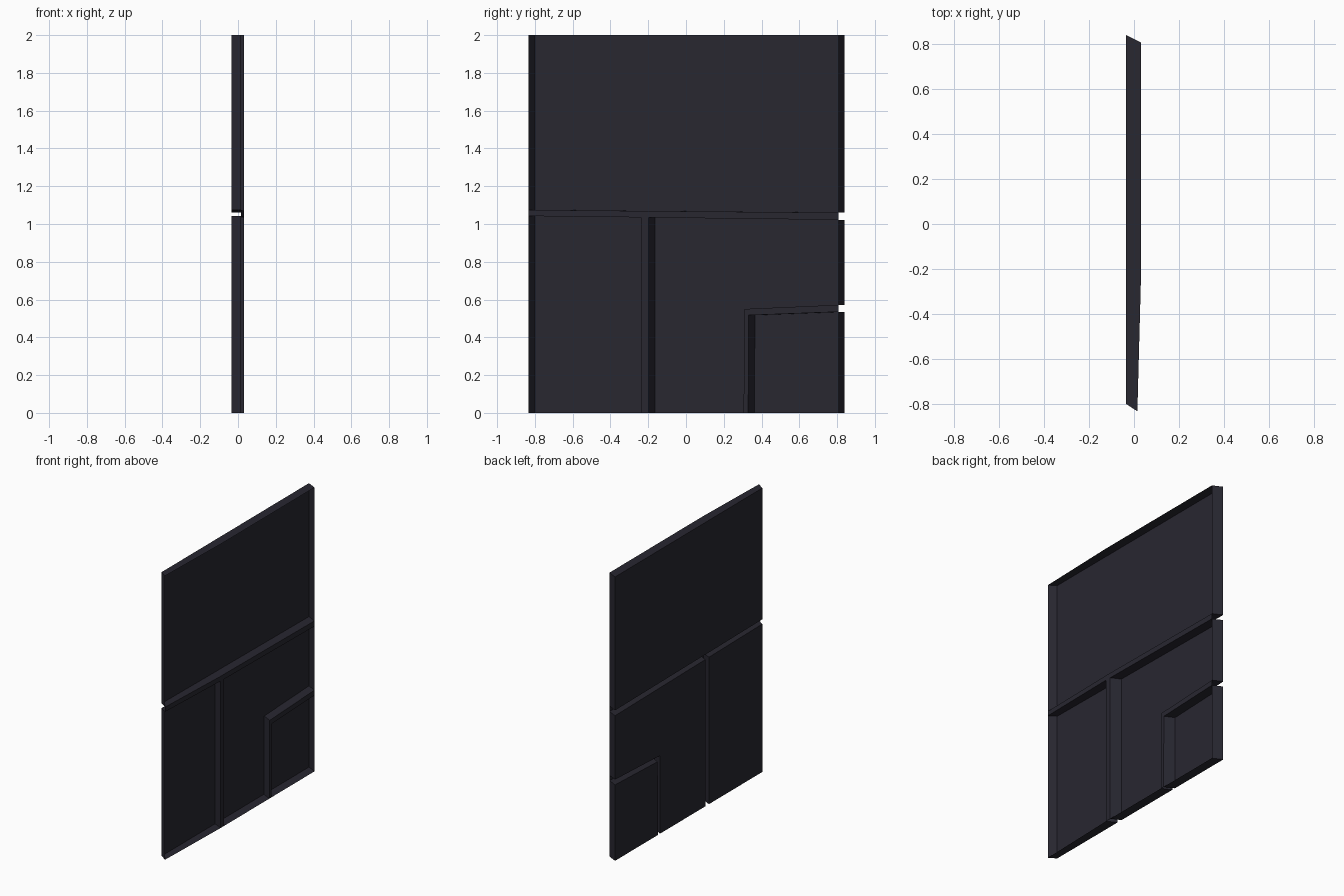
import bpy
import bmesh

cube = bpy.data.objects.get("Cube")
if cube:
    bpy.data.objects.remove(cube, do_unlink=True)

# Single dark finish
mat = bpy.data.materials.new("dark_slate")
mat.use_nodes = True
COLOUR = (0.021, 0.020, 0.030, 1)
mat.diffuse_color = COLOUR
mat.node_tree.nodes["Principled BSDF"].inputs["Base Color"].default_value = COLOUR

BACK_X, RIM_X, SHEAR = -0.035, 0.031, 0.033
START, BEND, END = -0.80, -0.205, 0.84


def back(y, z):
    return (BACK_X, y, z)


def rim(y, z):
    # Sheared in y, with a slight bend toward the front end
    drop = 0.016 * max(0, (BEND - y) / (BEND - START))
    return (RIM_X - drop, y - SHEAR, z)


def make(name, faces):
    bm = bmesh.new()
    for pts in faces:
        bm.faces.new([bm.verts.new(p) for p in pts])
    bmesh.ops.remove_doubles(bm, verts=bm.verts, dist=0.0001)
    bmesh.ops.recalc_face_normals(bm, faces=bm.faces)
    mesh = bpy.data.meshes.new(name)
    bm.to_mesh(mesh)
    bm.free()
    mesh.materials.append(mat)
    obj = bpy.data.objects.new(name, mesh)
    bpy.context.collection.objects.link(obj)


def tray(name, outline):
    # Flat floor with leaning walls, open toward +x
    faces = [[back(*p) for p in outline]]
    for a, b in zip(outline, outline[1:] + outline[:1]):
        faces.append([back(*a), back(*b), rim(*b), rim(*a)])
    make(name, faces)


def joint(name, side_a, side_b):
    # Thin strip joining the rims of neighbouring trays
    faces = []
    for i in range(len(side_a) - 1):
        faces.append([rim(*p) for p in
                      (side_a[i], side_a[i + 1], side_b[i + 1], side_b[i])])
    make(name, faces)


# Shared edge lines as (y, z)
upper_edge = [(START, 1.075), (BEND, 1.069), (-0.165, 1.069), (END, 1.06)]
lower_edge = [(START, 1.042), (BEND, 1.035), (-0.165, 1.034), (END, 1.022)]
notch_edge = [(0.338, 0), (0.342, 0.55), (END, 0.572)]
small_edge = [(0.362, 0), (0.365, 0.517), (END, 0.535)]

# Four trays
tray("upper_panel", upper_edge + [(END, 2), (BEND, 2), (START, 2)])
tray("lower_front_panel", [(START, 0), (BEND, 0), lower_edge[1], lower_edge[0]])
tray("lower_middle_panel",
     [(-0.165, 0)] + notch_edge + [lower_edge[3], lower_edge[2]])
tray("lower_corner_panel", small_edge + [(END, 0)])

# Strips between them
joint("horizontal_joint", lower_edge, upper_edge)
joint("vertical_joint", [(BEND, 0), lower_edge[1]], [(-0.165, 0), lower_edge[2]])
joint("corner_joint", notch_edge, small_edge)
